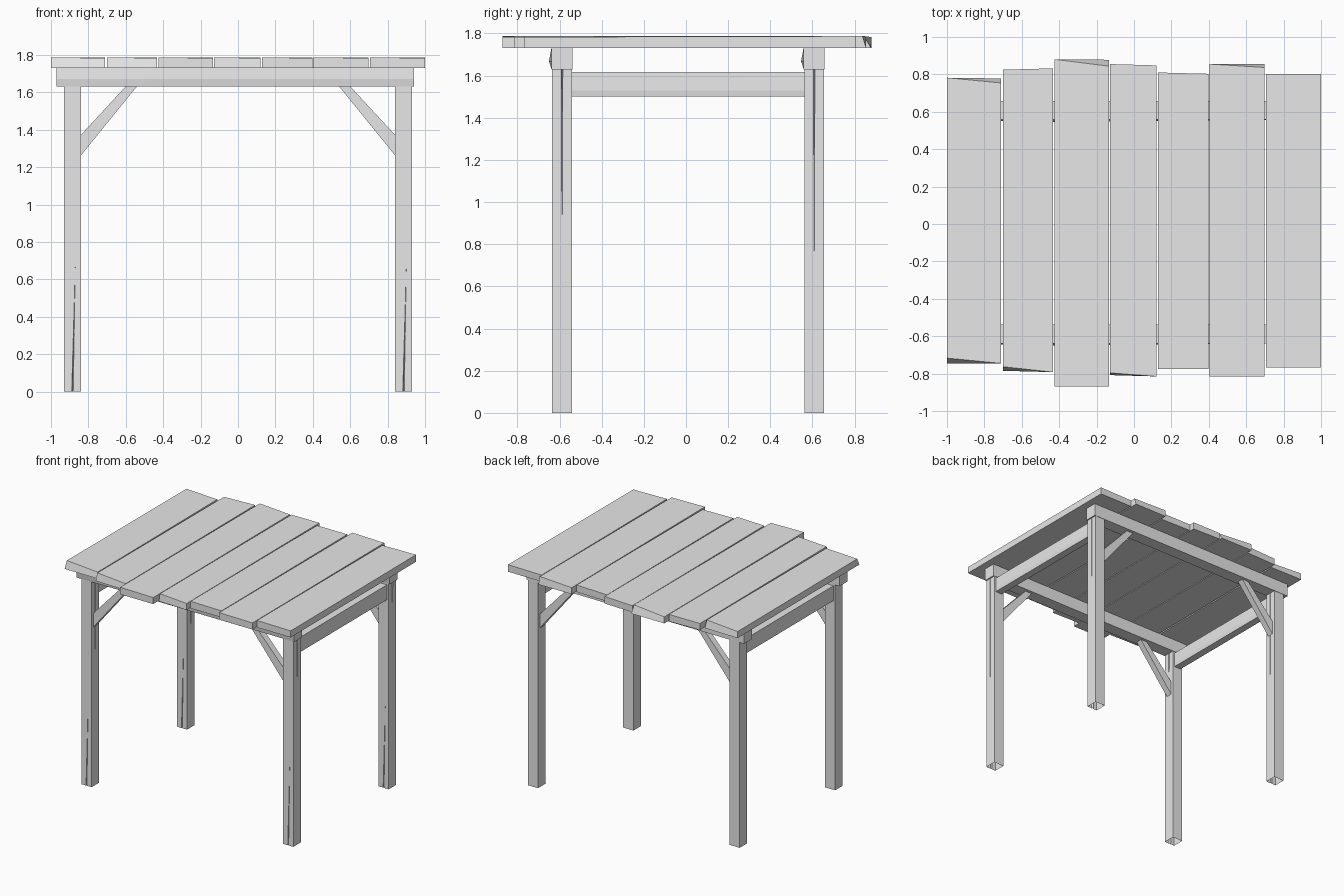
import bpy, bmesh

cube = bpy.data.objects.get("Cube")
if cube:
    bpy.data.objects.remove(cube, do_unlink=True)

# Single plain grey timber colour
GREY = (0.8, 0.8, 0.8, 1.0)
timber = bpy.data.materials.new("plain_grey_timber")
timber.use_nodes = True
timber.diffuse_color = GREY
timber.node_tree.nodes["Principled BSDF"].inputs["Base Color"].default_value = GREY


def loft(name, sections, cap_start=True):
    """Join matching outlines into one flat-shaded timber."""
    bm = bmesh.new()
    rings = [[bm.verts.new(p) for p in section] for section in sections]
    count = len(rings[0])
    for low, high in zip(rings, rings[1:]):
        for i in range(count):
            j = (i + 1) % count
            bm.faces.new((low[i], low[j], high[j], high[i]))
    if cap_start:
        bm.faces.new(rings[0][::-1])
    bm.faces.new(rings[-1])
    bmesh.ops.remove_doubles(bm, verts=bm.verts, dist=0.0002)
    bmesh.ops.recalc_face_normals(bm, faces=bm.faces)
    mesh = bpy.data.meshes.new(name)
    bm.to_mesh(mesh)
    bm.free()
    mesh.materials.append(timber)
    obj = bpy.data.objects.new(name, mesh)
    bpy.context.collection.objects.link(obj)
    return obj


def post_section(cx, cy, z, front_crack, side_crack, drift):
    """Square outline with a V crack in the front and +x faces."""
    w, d = 0.045, 0.047
    f, s = front_crack, side_crack
    outline = [(-w, -d), (drift - f / 2, -d), (drift, -d + 2 * f), (drift + f / 2, -d),
               (w, -d), (w, -s / 2), (w - 2 * s, 0), (w, s / 2), (w, d), (-w, d)]
    return [(cx + x, cy + y, z) for x, y in outline]


BEAM_BOTTOM, BEAM_TOP = 1.63, 1.732
POST_X = 0.885
ROWS = {"front": -0.588, "back": 0.608}
SIDES = {"left": 1, "right": -1}

for row, y in ROWS.items():
    # Long cross beam, slightly bowed at the middle of one face
    sections = []
    for x, bow in ((-0.97, 0), (-0.5, 0.012), (0.94, 0)):
        sections.append([(x, y - 0.05, BEAM_BOTTOM), (x, y + 0.05, BEAM_BOTTOM),
                         (x, y + 0.05, BEAM_TOP), (x, y - 0.05, BEAM_TOP),
                         (x, y - 0.05 - bow, 1.67)])
    loft(row + "_beam", sections)

    for side, s in SIDES.items():
        # Post, hollow underneath, with tapering cracks
        loft(f"{row}_{side}_post", [
            post_section(s * POST_X, y, 0, 0.008, 0, 0),
            post_section(s * POST_X, y, 0.67, 0, 0, 0.015),
            post_section(s * POST_X, y, BEAM_BOTTOM, 0, 0.007, 0.015)], cap_start=False)

        # Diagonal brace from post to beam
        profile = [(0.842, 1.26), (0.842, 1.37), (0.60, 1.632), (0.54, 1.632)]
        loft(f"{row}_{side}_brace",
             [[(s * x, y + t, z) for x, z in profile] for t in (-0.025, 0.025)])

# Side rails between the front and back posts
for side, s in SIDES.items():
    x0, x1 = s * POST_X - 0.03, s * POST_X + 0.03
    loft(side + "_rail", [
        [(x0, y, 1.5), (x1, y, 1.5), (x1 + t, y, 1.53), (x1, y, 1.618), (x0, y, 1.618)]
        for y, t in ((-0.542, 0), (0.25, 0.008), (0.562, 0))])

# Roof planks: x range, front y (left, right), back y (left, right),
# then how far the upper corners are cut back: front left, back right
planks = [
    (-1.0, -0.71, -0.745, -0.745, 0.782, 0.778, 0.028, 0.024),
    (-0.70, -0.432, -0.785, -0.792, 0.825, 0.832, 0.022, 0),
    (-0.425, -0.135, -0.87, -0.87, 0.88, 0.878, 0, 0.034),
    (-0.128, 0.12, -0.808, -0.815, 0.855, 0.848, 0.012, 0),
    (0.127, 0.397, -0.775, -0.775, 0.81, 0.803, 0, 0),
    (0.405, 0.697, -0.815, -0.815, 0.855, 0.855, 0, 0.018),
    (0.705, 1.0, -0.768, -0.768, 0.803, 0.803, 0, 0),
]
for n, (x0, x1, fl, fr, bl, br, cut_front, cut_back) in enumerate(planks, 1):
    low, high = 1.731, 1.787
    loft(f"roof_plank_{n}", [
        [(x0, fl, low), (x1, fr, low), (x1, br, low), (x0, bl, low)],
        [(x0, fl + cut_front, high), (x1, fr, high - 0.004),
         (x1, br - cut_back, high), (x0, bl, high - 0.004)]])
